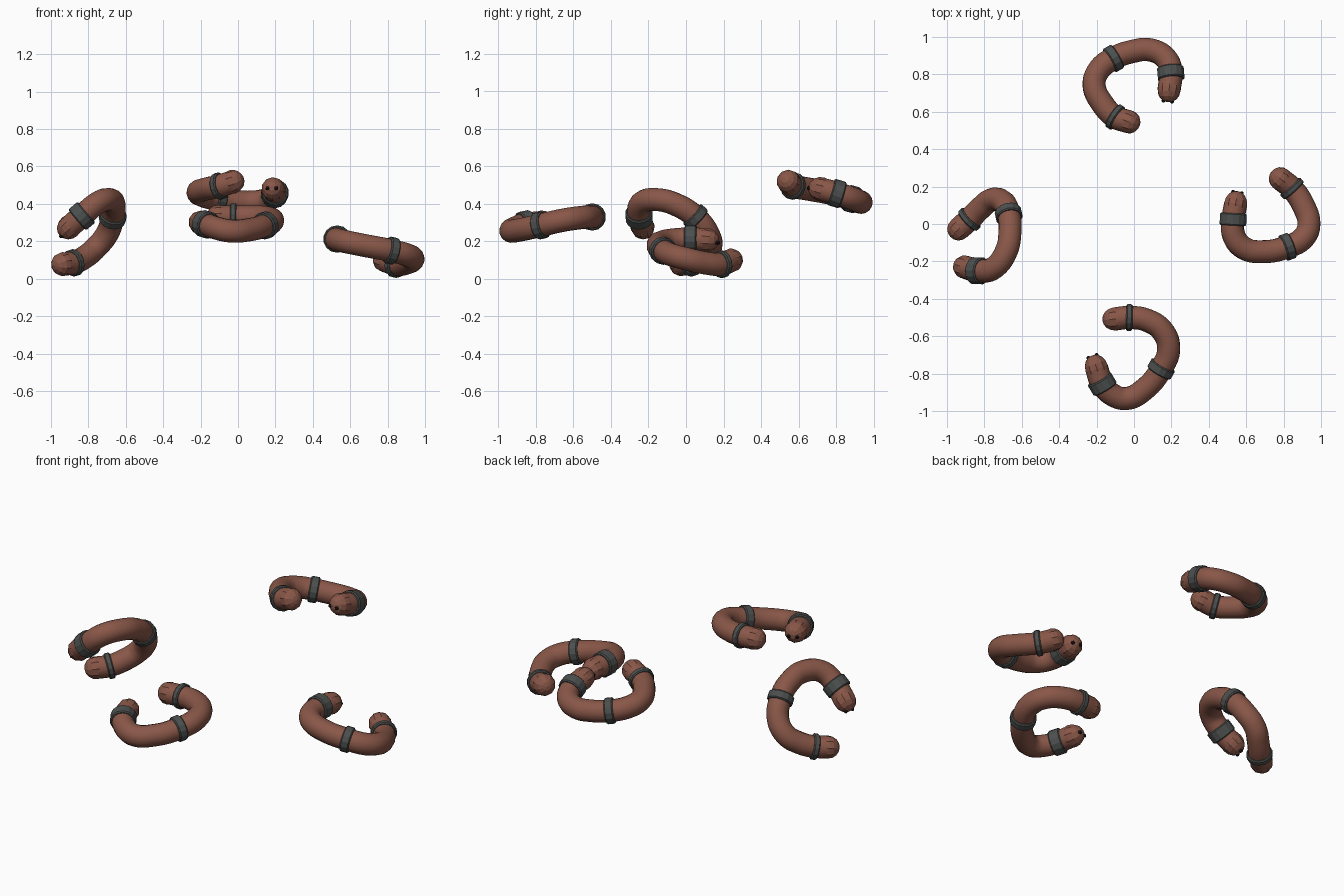
import bpy
from mathutils import Vector, Matrix

if "Cube" in bpy.data.objects:
    bpy.data.objects.remove(bpy.data.objects["Cube"])


def material(name, rgb):
    m = bpy.data.materials.new(name)
    m.diffuse_color = (*rgb, 1)
    m.use_nodes = True
    m.node_tree.nodes["Principled BSDF"].inputs["Base Color"].default_value = m.diffuse_color
    return m


SKIN = material("skin", (0.25, 0.095, 0.065))
BAND = material("band", (0.07, 0.078, 0.075))
EYE = material("eye", (0.005, 0.005, 0.005))
R = 0.062


def finish(name, mat, smooth=None):
    o = bpy.context.object
    o.name = name
    o.data.materials.append(mat)
    if smooth:
        bpy.ops.object.shade_smooth_by_angle(angle=smooth)
    return o


def frame(pos, direction):
    return Matrix.Translation(pos) @ direction.to_track_quat('Z', 'Y').to_matrix().to_4x4()


def end_cap(name, pos, direction, length):
    bpy.ops.mesh.primitive_uv_sphere_add(segments=10, ring_count=8, radius=R * 1.04)
    o = finish(name, SKIN)
    o.matrix_world = frame(pos, direction) @ Matrix.Diagonal((1, 1, length, 1))


def ring(name, pos, direction, width):
    # chamfered band around the body
    bpy.ops.mesh.primitive_cylinder_add(vertices=14, radius=0.073, depth=width)
    o = finish(name, BAND)
    o.matrix_world = frame(pos, direction)
    b = o.modifiers.new("edge", 'BEVEL')
    b.width = 0.006
    b.segments = 1


def worm(tag, points, rings):
    pts = [Vector(p) for p in points]
    # curved body tube
    cu = bpy.data.curves.new("body_" + tag, 'CURVE')
    cu.dimensions = '3D'
    cu.bevel_depth = R
    cu.bevel_resolution = 6
    cu.resolution_u = 8
    sp = cu.splines.new('BEZIER')
    sp.bezier_points.add(len(pts) - 1)
    for bp, p in zip(sp.bezier_points, pts):
        bp.co = p
        bp.handle_left_type = bp.handle_right_type = 'AUTO'
    cu.materials.append(SKIN)
    bpy.context.collection.objects.link(bpy.data.objects.new("body_" + tag, cu))
    # rounded head and tail
    d = (pts[0] - pts[1]).normalized()
    end_cap("head_" + tag, pts[0], d, 1.12)
    end_cap("tail_" + tag, pts[-1], (pts[-1] - pts[-2]).normalized(), 1.0)
    # eyes on the head tip
    for s in (-1, 1):
        bpy.ops.mesh.primitive_uv_sphere_add(segments=8, ring_count=6, radius=0.011)
        e = finish("eye_" + tag, EYE, 1.0)
        e.matrix_world = frame(pts[0], d) @ Matrix.Translation((s * 0.023, -0.012, 0.064))
    # three bands, narrowing toward the tail
    for i, w in zip(rings, (0.066, 0.05, 0.034)):
        t = (pts[i + 1] - pts[i]).normalized() + (pts[i] - pts[i - 1]).normalized()
        ring("band_" + tag, pts[i], t, w)


worm("left", [(-0.90, -0.232, 0.278), (-0.835, -0.25, 0.335), (-0.75, -0.235, 0.405),
              (-0.685, -0.15, 0.422), (-0.663, -0.04, 0.39), (-0.67, 0.05, 0.33),
              (-0.70, 0.118, 0.24), (-0.76, 0.13, 0.165), (-0.82, 0.085, 0.115),
              (-0.88, 0.025, 0.085), (-0.935, -0.025, 0.078)], (1, 5, 9))

worm("front", [(-0.2, -0.77, 0.3), (-0.17, -0.855, 0.29), (-0.12, -0.91, 0.272),
               (-0.04, -0.933, 0.255), (0.06, -0.88, 0.262), (0.145, -0.775, 0.285),
               (0.185, -0.67, 0.31), (0.155, -0.575, 0.325), (0.07, -0.515, 0.33),
               (-0.025, -0.5, 0.33), (-0.105, -0.508, 0.33)], (1, 5, 9))

worm("right", [(0.543, 0.105, 0.208), (0.53, 0.025, 0.212), (0.535, -0.065, 0.207),
               (0.59, -0.13, 0.195), (0.69, -0.148, 0.175), (0.82, -0.122, 0.15),
               (0.905, -0.075, 0.127), (0.935, -0.005, 0.108), (0.905, 0.1, 0.085),
               (0.845, 0.19, 0.078), (0.785, 0.24, 0.098)], (1, 5, 9))

worm("back", [(0.188, 0.722, 0.478), (0.197, 0.805, 0.455), (0.175, 0.88, 0.43),
              (0.09, 0.93, 0.41), (-0.01, 0.922, 0.412), (-0.11, 0.885, 0.425),
              (-0.19, 0.82, 0.445), (-0.213, 0.74, 0.463), (-0.17, 0.645, 0.48),
              (-0.1, 0.572, 0.495), (-0.03, 0.547, 0.518)], (1, 5, 9))
